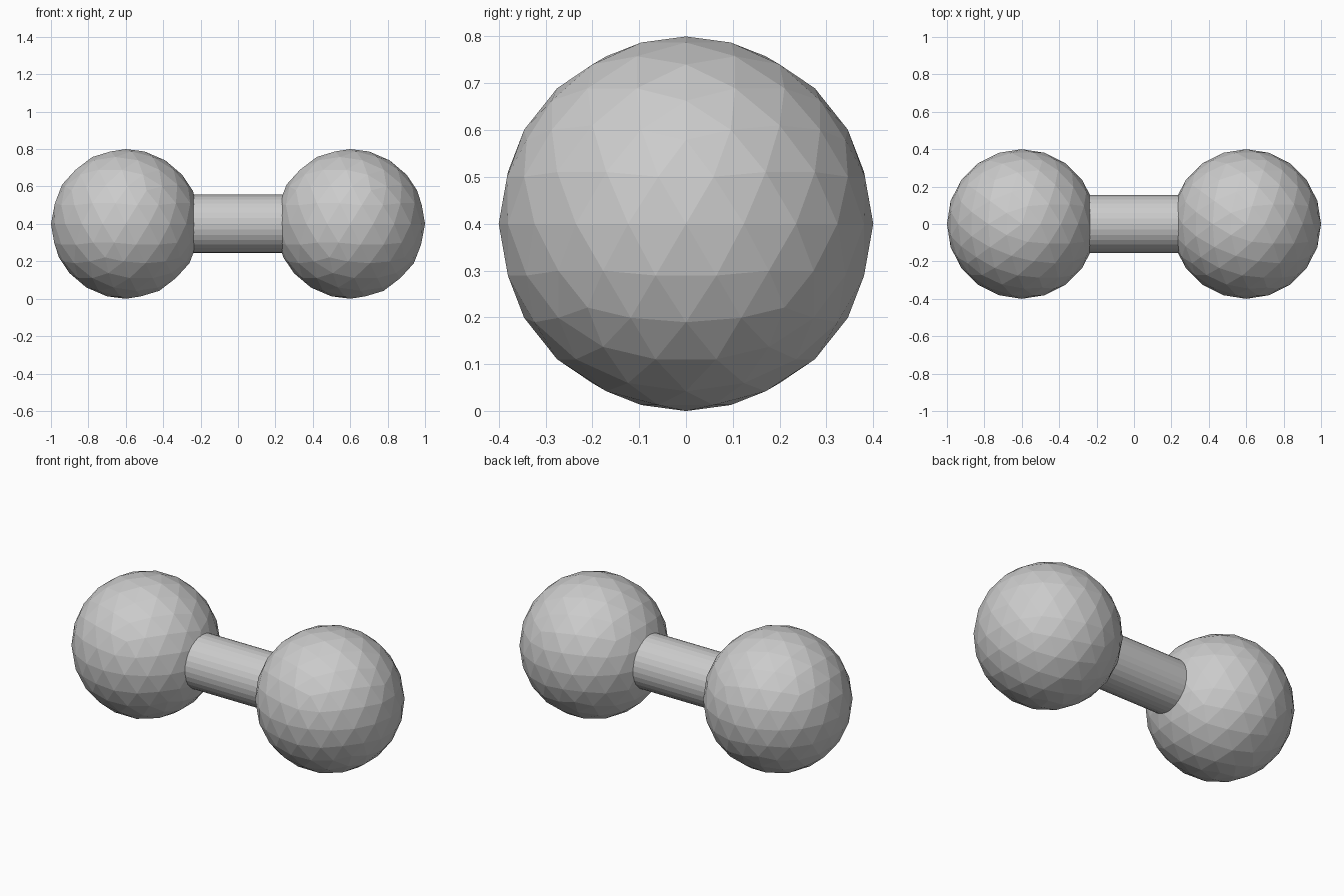
import bpy
import math

if "Cube" in bpy.data.objects:
    bpy.data.objects.remove(bpy.data.objects["Cube"])

R = 0.4        # ball radius
OFFSET = 0.6   # ball centre distance from the middle

# Faceted end balls
for name, x in (("left_ball", -OFFSET), ("right_ball", OFFSET)):
    bpy.ops.mesh.primitive_ico_sphere_add(subdivisions=3, radius=R, location=(x, 0, R))
    bpy.context.object.name = name

# Round handle bar, running into both balls
bpy.ops.mesh.primitive_cylinder_add(vertices=32, radius=0.156, depth=2 * OFFSET,
                                    location=(0, 0, R), rotation=(0, math.pi / 2, 0))
bpy.context.object.name = "handle_bar"
